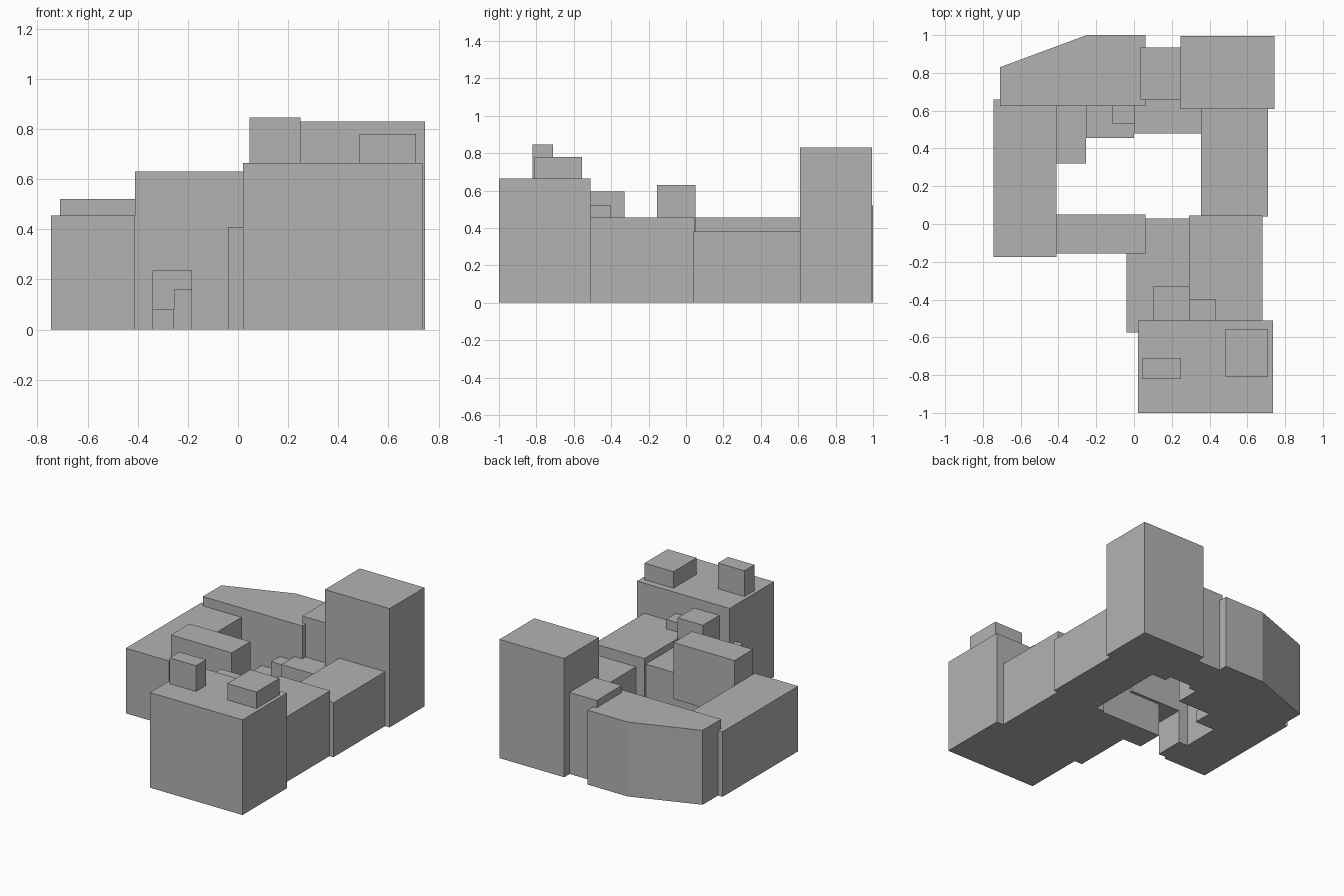
import bpy
import bmesh

cube = bpy.data.objects.get("Cube")
if cube:
    bpy.data.objects.remove(cube, do_unlink=True)

# One plain grey for the whole complex
grey = bpy.data.materials.new("plain grey")
grey.use_nodes = True
COLOUR = (0.45, 0.45, 0.45, 1)
grey.diffuse_color = COLOUR
grey.node_tree.nodes["Principled BSDF"].inputs["Base Color"].default_value = COLOUR


def prism(name, outline, bottom, top):
    """Extrude a ground outline between two heights."""
    bm = bmesh.new()
    base = bm.faces.new([bm.verts.new((x, y, bottom)) for x, y in outline])
    extruded = bmesh.ops.extrude_face_region(bm, geom=[base])["geom"]
    for v in extruded:
        if isinstance(v, bmesh.types.BMVert):
            v.co.z = top
    bmesh.ops.recalc_face_normals(bm, faces=bm.faces)
    mesh = bpy.data.meshes.new(name)
    bm.to_mesh(mesh)
    bm.free()
    mesh.materials.append(grey)
    obj = bpy.data.objects.new(name, mesh)
    bpy.context.collection.objects.link(obj)
    return obj


def block(name, x0, x1, y0, y1, top, bottom=0):
    return prism(name, [(x0, y0), (x1, y0), (x1, y1), (x0, y1)], bottom, top)


# Front building with its two roof housings
block("front_building", 0.02, 0.735, -1, -0.51, 0.665)
block("front_roof_box_narrow", 0.045, 0.25, -0.82, -0.71, 0.845, 0.665)
block("front_roof_box_wide", 0.485, 0.71, -0.81, -0.555, 0.78, 0.665)

# Left-hand wing running front to back
block("middle_inner_wing", -0.04, 0.29, -0.575, 0.03, 0.41)
block("middle_outer_wing", 0.29, 0.68, -0.51, 0.045, 0.455)
block("rear_outer_wing", 0.355, 0.71, 0.04, 0.615, 0.38)
block("wing_roof_box_tall", 0.1, 0.295, -0.51, -0.33, 0.595, 0.41)
block("wing_roof_box_low", 0.295, 0.435, -0.51, -0.4, 0.52, 0.455)

# Rear tower, link and chamfered rear building
block("rear_tower", 0.245, 0.745, 0.61, 0.995, 0.83)
block("rear_link", 0.035, 0.245, 0.66, 0.935, 0.57)
prism("rear_building", [(-0.71, 0.625), (0.06, 0.625), (0.06, 1),
                        (-0.25, 1), (-0.71, 0.83)], 0, 0.52)

# Right-hand wing and the raised gatehouse with its two piers
block("right_wing", -0.745, -0.41, -0.175, 0.66, 0.455)
block("gatehouse", -0.41, 0.06, -0.155, 0.05, 0.63, 0.235)
block("gate_pier_right", -0.41, -0.34, -0.155, 0.05, 0.235)
block("gate_pier_left", -0.185, -0.04, -0.155, 0.03, 0.235)

# Low courtyard additions
block("courtyard_step_low", -0.41, -0.255, 0.32, 0.625, 0.08)
block("courtyard_step_high", -0.255, 0, 0.455, 0.625, 0.16)
block("courtyard_box", -0.115, 0, 0.53, 0.625, 0.26, 0.16)
block("courtyard_canopy", 0, 0.355, 0.48, 0.66, 0.29, 0.16)
